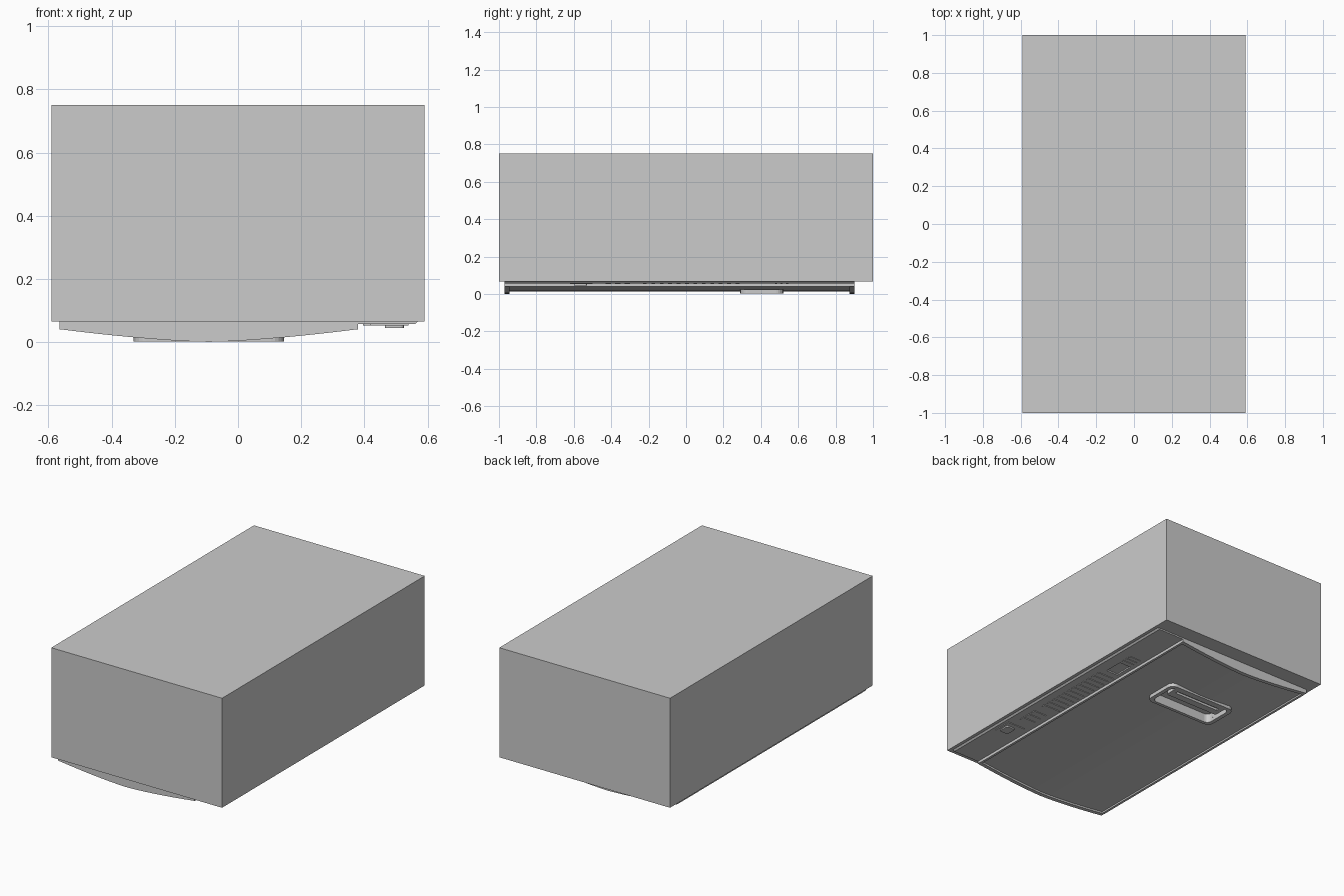
import bpy, bmesh, math

if "Cube" in bpy.data.objects:
    bpy.data.objects.remove(bpy.data.objects["Cube"])

def prism(name, outline, lo, hi, axis='z'):
    """Extrude a 2D outline along z (outline in x,y) or along y (outline in x,z)."""
    bm = bmesh.new()
    def co(p, h):
        return (p[0], p[1], h) if axis == 'z' else (p[0], h, p[1])
    f = bm.faces.new([bm.verts.new(co(p, lo)) for p in outline])
    top = bmesh.ops.extrude_face_region(bm, geom=[f])
    for v in [g for g in top['geom'] if isinstance(g, bmesh.types.BMVert)]:
        v.co['xyz'.index(axis)] = hi
    bmesh.ops.recalc_face_normals(bm, faces=bm.faces)
    me = bpy.data.meshes.new(name)
    bm.to_mesh(me)
    bm.free()
    ob = bpy.data.objects.new(name, me)
    bpy.context.collection.objects.link(ob)
    return ob

def rect(x0, x1, y0, y1, r=0.0, n=5):
    """Rectangle outline with optional rounded corners."""
    if r == 0:
        return [(x0, y0), (x1, y0), (x1, y1), (x0, y1)]
    pts = []
    for k, (cx, cy) in enumerate([(x1-r, y1-r), (x0+r, y1-r), (x0+r, y0+r), (x1-r, y0+r)]):
        for i in range(n + 1):
            a = math.pi / 2 * (k + i / n)
            pts.append((cx + r * math.cos(a), cy + r * math.sin(a)))
    return pts

def box(name, x0, x1, y0, y1, z0, z1):
    return prism(name, rect(x0, x1, y0, y1), z0, z1)

def cut(ob, cutter):
    cutter.hide_render = True
    cutter.hide_viewport = False
    cutter.display_type = 'WIRE'
    m = ob.modifiers.new('cut', 'BOOLEAN')
    m.operation, m.solver, m.object = 'DIFFERENCE', 'EXACT', cutter

BODY_Z = 0.066
X0, X1, Y0, Y1 = -0.565, 0.38, -0.97, 0.90

# Cabinet
box('cabinet', -0.59, 0.59, -1, 1, BODY_Z, 0.75)

# Bowed door: slightly sunken panel between fuller end rims
def bow(dz):
    mid, half, n = (X0 + X1) / 2, (X1 - X0) / 2, 16
    pts = []
    for i in range(n + 1):
        t = -1 + 2 * i / n
        pts.append((mid + half * t, 0.04 * abs(t) ** 1.5 + dz))
    return pts + [(X1, BODY_Z), (X0, BODY_Z)]

door = prism('door_panel', bow(0.012), Y0 + 0.025, Y1 - 0.025, 'y')
for name, y in (('door_rim_front', Y0), ('door_rim_back', Y1 - 0.025)):
    prism(name, bow(0.001), y, y + 0.025, 'y')
for name, x in (('door_lip_left', X0), ('door_lip_right', X1 - 0.015)):
    box(name, x, x + 0.015, Y0 + 0.025, Y1 - 0.025, 0.04, BODY_Z)

# Recessed handle: opening, frame and grip bar
hole = prism('handle_opening_cutter', rect(-0.305, 0.12, 0.31, 0.50, 0.03), -0.05, 0.058)
cut(door, hole)
frame = prism('handle_frame', rect(-0.33, 0.145, 0.29, 0.52, 0.04), 0.002, 0.024)
cut(frame, hole)
grip = prism('handle_grip', rect(-0.28, 0.095, 0.41, 0.505, 0.015), 0.006, 0.03)
slot = box('grip_slot_cutter', -0.25, 0.065, 0.455, 0.475, -0.05, 0.02)
cut(grip, slot)

# Control strip with a chamfered outer edge
panel = prism('control_strip', [(X1, 0.057), (0.56, 0.057), (0.57, BODY_Z), (X1, BODY_Z)],
              Y0, Y1, 'y')
cut(panel, box('window_cutter', 0.405, 0.485, 0.33, 0.45, 0.0, 0.065))

# Vent slats
for i in range(12):
    y = -0.23 + i * 0.045
    box('vent_slat_%d' % i, 0.395, 0.51, y, y + 0.02, 0.053, 0.058)

# Window trim lines and small buttons
for i in range(3):
    y = 0.475 + i * 0.03
    box('trim_bar_%d' % i, 0.41, 0.49, y, y + 0.012, 0.054, 0.058)
for i in range(3):
    y = -0.43 + i * 0.05
    box('button_%d' % i, 0.42, 0.51, y, y + 0.03, 0.053, 0.058)

# Stepped latch knob
box('latch_base', 0.42, 0.54, -0.62, -0.50, 0.053, 0.058)
prism('latch_knob', rect(0.465, 0.525, -0.60, -0.53, 0.01), 0.045, 0.054)
